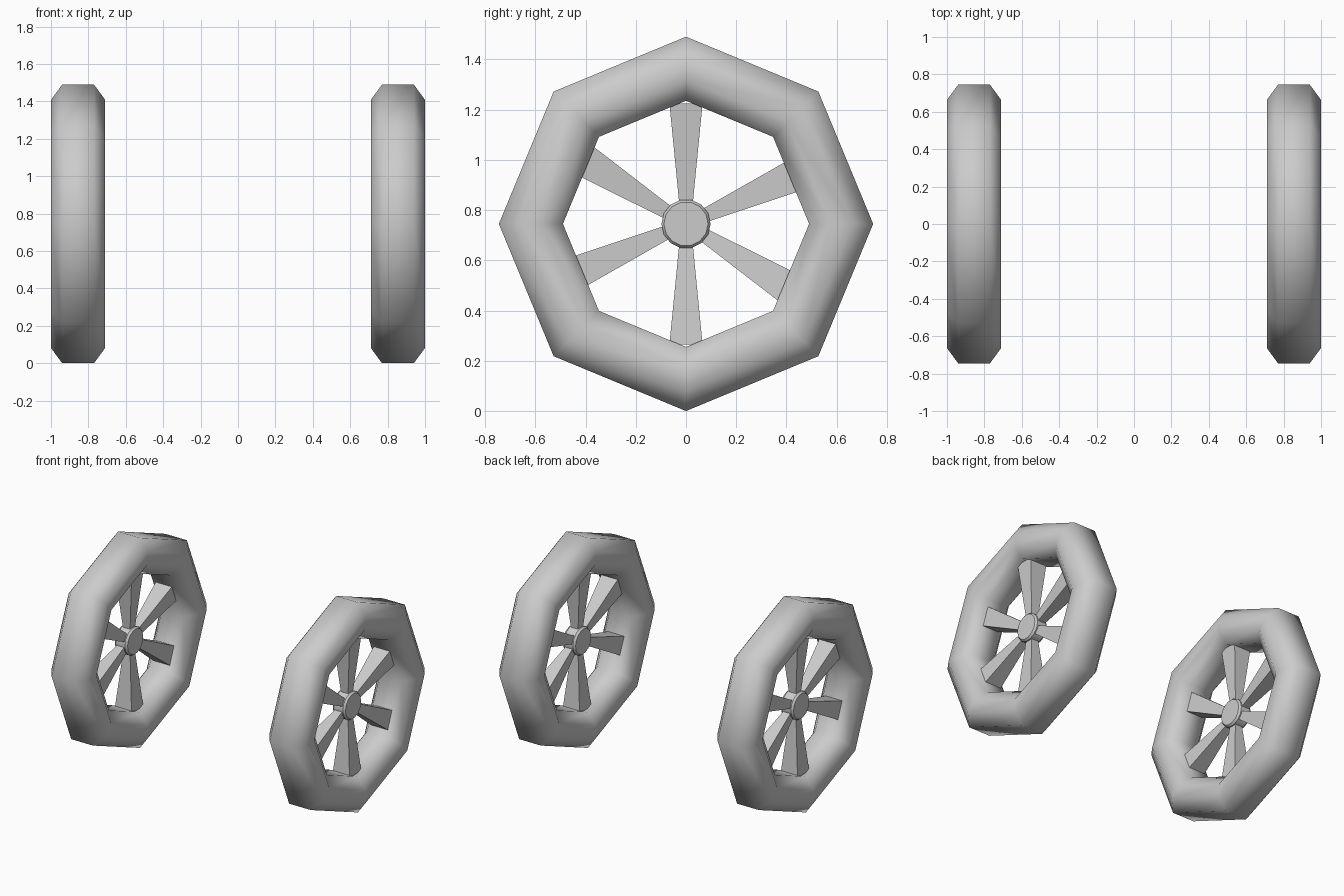
import bpy, bmesh
from math import cos, sin, radians, pi

if "Cube" in bpy.data.objects:
    bpy.data.objects.remove(bpy.data.objects["Cube"])

AXLE_Z = 0.745


def lathe(name, profile, segments, x, closed, smooth_angle):
    """Spin (x, radius) points around the axle; cap the ends if not closed."""
    bm = bmesh.new()
    rings = []
    for i in range(segments):
        a = 2 * pi * i / segments
        rings.append([bm.verts.new((px, r * cos(a), r * sin(a))) for px, r in profile])
    n = len(profile)
    for i in range(segments):
        p, q = rings[i], rings[(i + 1) % segments]
        for j in range(n if closed else n - 1):
            k = (j + 1) % n
            bm.faces.new((p[j], p[k], q[k], q[j]))
    if not closed:
        bm.faces.new([r[0] for r in rings])
        bm.faces.new([r[-1] for r in rings])
    return finish(name, bm, x, smooth_angle)


def finish(name, bm, x, smooth_angle=None):
    bmesh.ops.recalc_face_normals(bm, faces=bm.faces)
    mesh = bpy.data.meshes.new(name)
    bm.to_mesh(mesh)
    bm.free()
    ob = bpy.data.objects.new(name, mesh)
    ob.location = (x, 0, AXLE_Z)
    bpy.context.collection.objects.link(ob)
    if smooth_angle:
        bpy.ops.object.select_all(action='DESELECT')
        ob.select_set(True)
        bpy.context.view_layer.objects.active = ob
        bpy.ops.object.shade_smooth_by_angle(angle=radians(smooth_angle))
    return ob


def spoke(name, angle, x):
    """Square bar flaring from the hub out to the tyre."""
    bm = bmesh.new()
    bmesh.ops.create_cube(bm, size=2)
    for v in bm.verts:
        r, half = (0.48, 0.066) if v.co.z > 0 else (0.05, 0.024)
        v.co = (v.co.x * half, v.co.y * half, r)
    ob = finish(name, bm, x)
    ob.rotation_euler.x = radians(angle - 90)


# Octagonal tyre section, mirrored about its mid radius
quarter = [(0.085, 0.745), (0.145, 0.663), (0.145, 0.572), (0.085, 0.49)]
tyre_section = quarter + [(-px, r) for px, r in reversed(quarter)]
hub_section = [(-0.05, 0.088), (-0.036, 0.098), (0.036, 0.098), (0.05, 0.088)]

for side, x in (("left", -0.855), ("right", 0.855)):
    lathe(side + "_tyre", tyre_section, 8, x, True, 80)
    lathe(side + "_hub", hub_section, 14, x, False, 30)
    for i, angle in enumerate((90, 148, 204, 270, 328, 24)):
        spoke(f"{side}_spoke_{i + 1}", angle, x)
